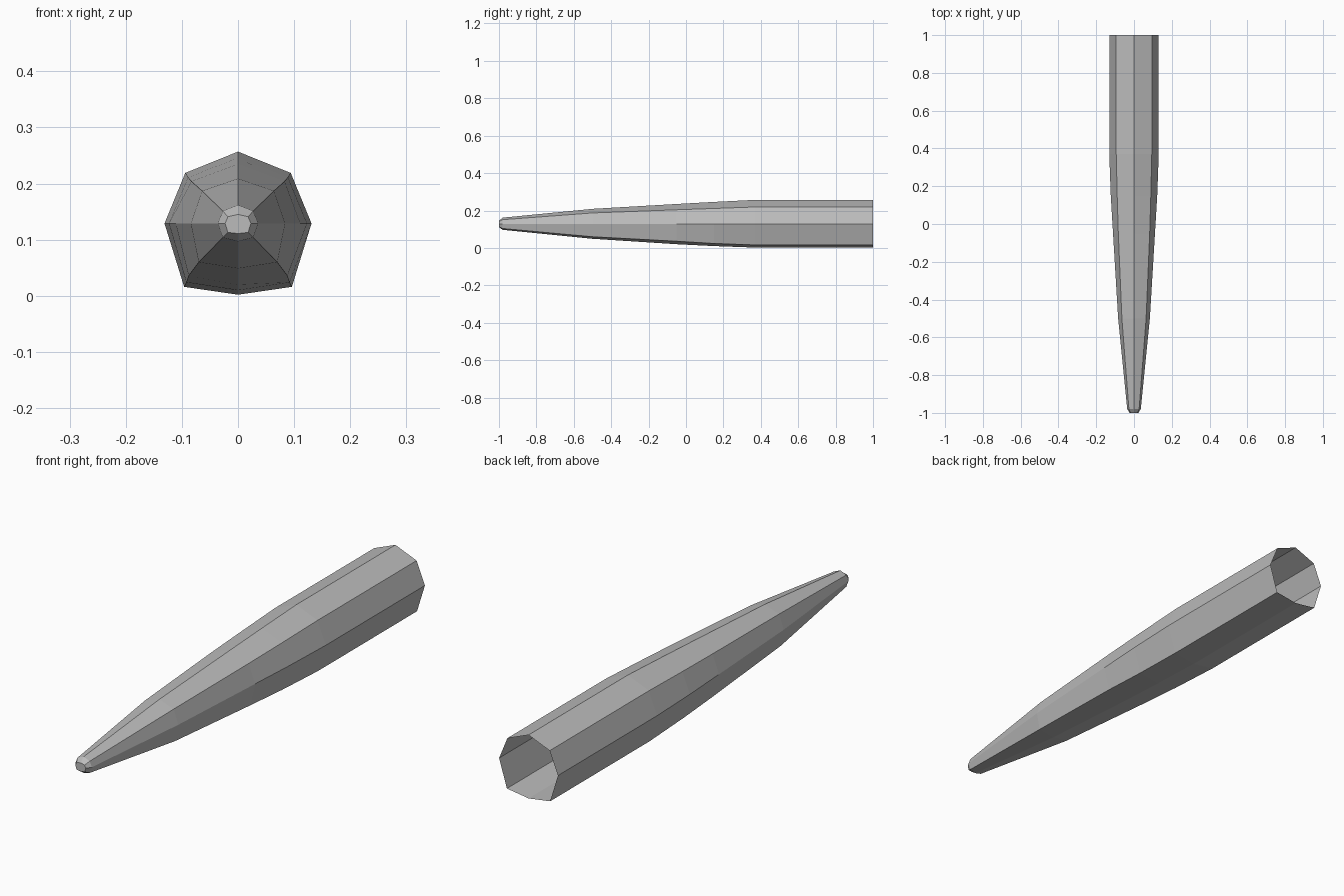
import bpy
import bmesh

default = bpy.data.objects.get("Cube")
if default:
    bpy.data.objects.remove(default, do_unlink=True)

# Single plain grey
grey = bpy.data.materials.new("plain grey")
grey.use_nodes = True
colour = (0.5, 0.5, 0.5, 1)
grey.diffuse_color = colour
grey.node_tree.nodes["Principled BSDF"].inputs["Base Color"].default_value = colour

SIDE_Z = 0.129
# Stations along the barrel:
# y, top z, upper corner x/z, side x, lower corner x/z, bottom z
STATIONS = [
    (1.0, 0.257, 0.094, 0.219, 0.131, 0.096, 0.016, 0.002),
    (0.37, 0.257, 0.094, 0.219, 0.131, 0.096, 0.016, 0.002),
    (0.15, 0.246, 0.089, 0.211, 0.123, 0.092, 0.024, 0.010),
    (-0.05, 0.235, 0.083, 0.204, 0.111, 0.088, 0.036, 0.020),
    (-0.5, 0.209, 0.064, 0.187, 0.084, 0.070, 0.060, 0.049),
    (-0.98, 0.162, 0.027, 0.151, 0.036, 0.027, 0.104, 0.097),
    (-1.0, 0.145, 0.018, 0.141, 0.023, 0.018, 0.113, 0.111),
]


def ring(bm, station):
    """One mirrored eight-sided cross-section."""
    y, top, ux, uz, side, lx, lz, bottom = station
    half = [(ux, uz), (side, SIDE_Z), (lx, lz)]
    outline = [(0, top)] + half + [(0, bottom)]
    outline += [(-x, z) for x, z in reversed(half)]
    return [bm.verts.new((x, y, z)) for x, z in outline]


# Tapered hollow barrel, open at the back and capped at the tip
bm = bmesh.new()
rings = [ring(bm, s) for s in STATIONS]
for back, front in zip(rings, rings[1:]):
    for i in range(len(back)):
        j = (i + 1) % len(back)
        bm.faces.new((back[i], back[j], front[j], front[i]))
bm.faces.new(rings[-1])
bmesh.ops.recalc_face_normals(bm, faces=bm.faces)
# Make sure the tip faces forward, so the shell faces outward
bm.faces.ensure_lookup_table()
bm.normal_update()
if bm.faces[-1].normal.y > 0:
    bmesh.ops.reverse_faces(bm, faces=bm.faces)

mesh = bpy.data.meshes.new("tapered_barrel")
bm.to_mesh(mesh)
bm.free()
mesh.materials.append(grey)
barrel = bpy.data.objects.new("tapered_barrel", mesh)
bpy.context.collection.objects.link(barrel)
